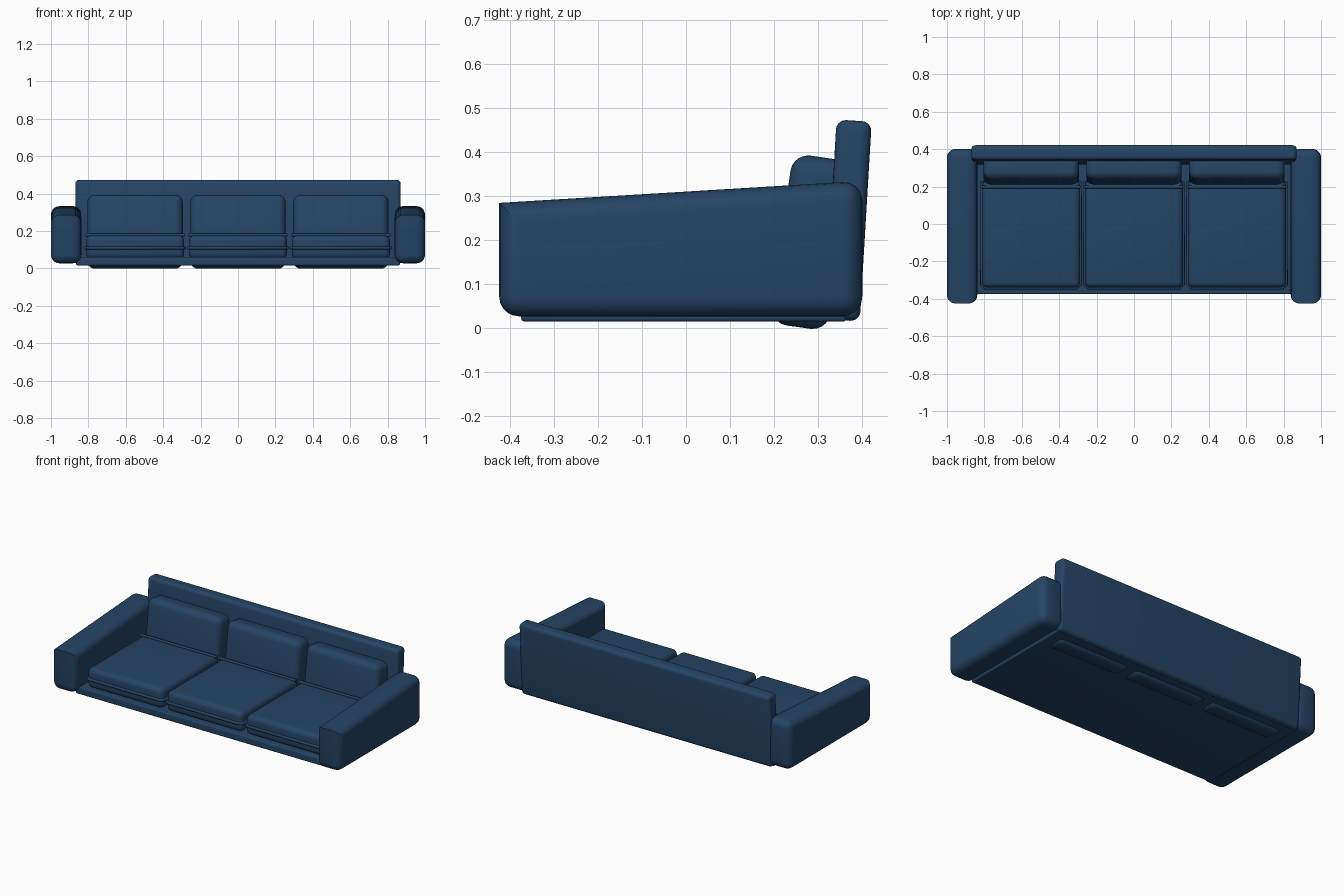
import bpy, bmesh, math
from mathutils import Matrix, Vector

if "Cube" in bpy.data.objects:
    bpy.data.objects.remove(bpy.data.objects["Cube"])

navy = bpy.data.materials.new("navy fabric")
navy.diffuse_color = (0.0185, 0.058, 0.130, 1)
navy.use_nodes = True
navy.node_tree.nodes["Principled BSDF"].inputs["Base Color"].default_value = navy.diffuse_color


def finish(bm, name):
    bmesh.ops.recalc_face_normals(bm, faces=bm.faces)
    me = bpy.data.meshes.new(name)
    bm.to_mesh(me)
    bm.free()
    me.materials.append(navy)
    ob = bpy.data.objects.new(name, me)
    bpy.context.collection.objects.link(ob)
    bpy.ops.object.select_all(action='DESELECT')
    ob.select_set(True)
    bpy.context.view_layer.objects.active = ob
    bpy.ops.object.shade_smooth_by_angle(angle=math.radians(35))
    return ob


def soft_box(name, centre, size, radius, tilt=0.0, reshape=None, keep_sharp=None):
    """Rounded box; tilt leans it back, reshape moves corners before bevelling."""
    bm = bmesh.new()
    bmesh.ops.create_cube(bm, size=1, matrix=Matrix.Diagonal((*size, 1)))
    if reshape:
        for v in bm.verts:
            reshape(v)
    edges = [e for e in bm.edges if not (keep_sharp and keep_sharp(e))]
    bmesh.ops.bevel(bm, geom=edges, offset=radius, segments=5, profile=0.5,
                    affect='EDGES', clamp_overlap=True)
    bm.transform(Matrix.Translation(centre) @ Matrix.Rotation(-tilt, 4, 'X'))
    return finish(bm, name)


def piping(name, points, radius, cyclic):
    """Thin round cord along a path."""
    cu = bpy.data.curves.new(name, 'CURVE')
    cu.dimensions = '3D'
    cu.bevel_depth = radius
    cu.bevel_resolution = 2
    cu.use_fill_caps = True
    sp = cu.splines.new('POLY')
    sp.points.add(len(points) - 1)
    for p, co in zip(sp.points, points):
        p.co = (*co, 1)
    sp.use_cyclic_u = cyclic
    cu.materials.append(navy)
    ob = bpy.data.objects.new(name, cu)
    bpy.context.collection.objects.link(ob)


# base platform
soft_box("base", (0, -0.005, 0.038), (1.73, 0.74, 0.046), 0.008)

# leaning back panel
soft_box("back_panel", (0, 0.369, 0.245), (1.74, 0.08, 0.455), 0.022, math.radians(3.4))


# arms: tops slope down towards the front, front top edge stays crisp
def slope_top(v):
    if v.co.z > 0 and v.co.y < 0:
        v.co.z -= 0.05


def front_top(e):
    return all(v.co.y < 0 and v.co.z > 0 for v in e.verts)


for side, label in ((-1, "left"), (1, "right")):
    soft_box(label + "_arm", (side * 0.919, -0.012, 0.181), (0.162, 0.826, 0.308),
             0.045, reshape=slope_top, keep_sharp=front_top)

# three seat cushions with piping, three leaning back cushions
for i, x in enumerate((-0.55, 0, 0.55), 1):
    soft_box(f"seat_cushion_{i}", (x, -0.055, 0.113), (0.525, 0.57, 0.126), 0.03)
    soft_box(f"back_cushion_{i}", (x, 0.283, 0.1955), (0.51, 0.135, 0.39), 0.04,
             math.radians(8))
    # cord around the middle of the seat cushion
    w, f, b, c = 0.264, -0.342, 0.22, 0.02
    piping(f"seat_piping_{i}",
           [(x - w, f + c, 0.109), (x - w + c, f, 0.109), (x + w - c, f, 0.109),
            (x + w, f + c, 0.109), (x + w, b, 0.109), (x - w, b, 0.109)], 0.009, True)
    # cord along the rear seam
    piping(f"rear_piping_{i}", [(x - 0.265, 0.198, 0.178), (x + 0.265, 0.198, 0.178)],
           0.009, False)
